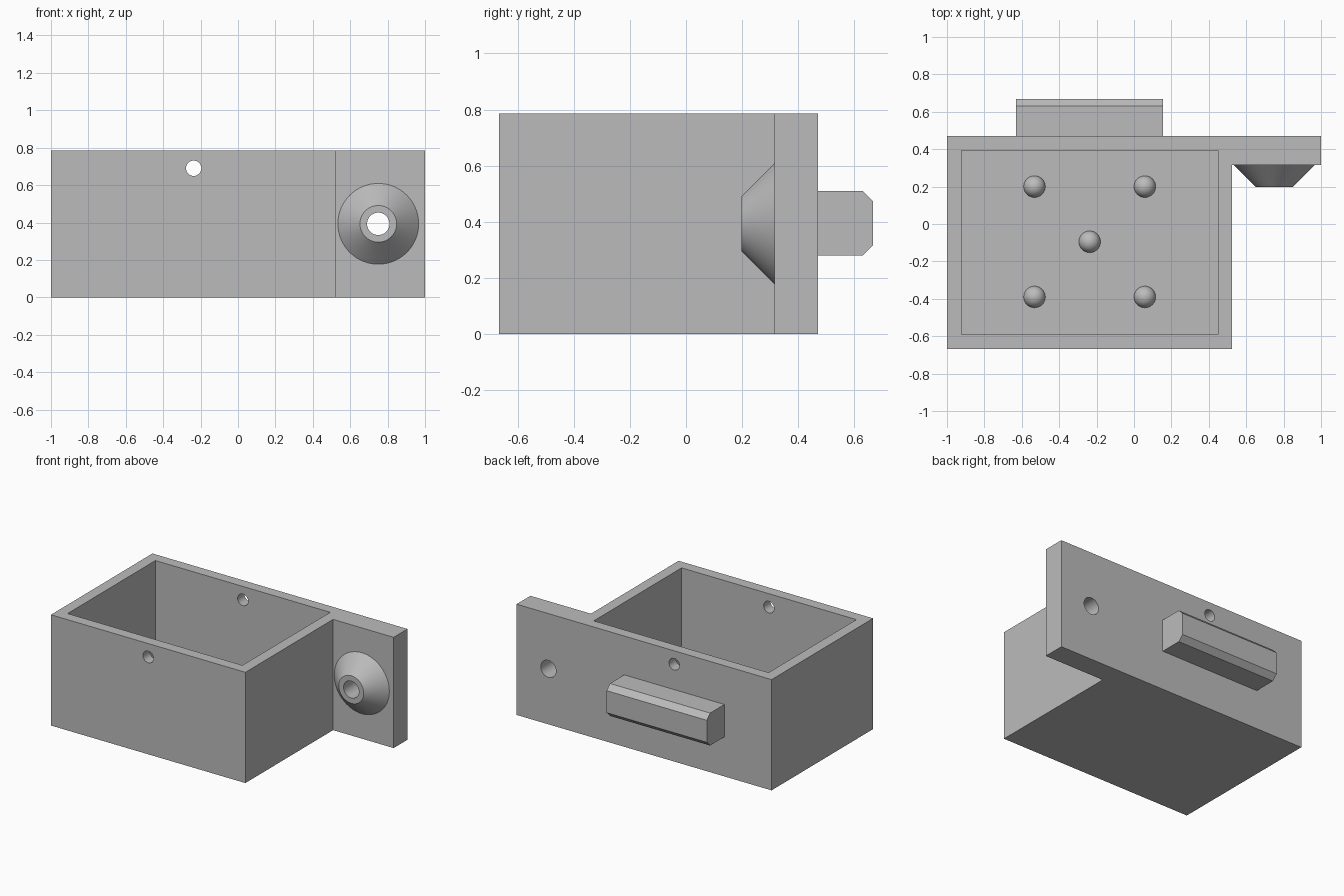
import bpy, bmesh, math
from mathutils import Matrix, Vector

cube = bpy.data.objects.get("Cube")
if cube:
    bpy.data.objects.remove(cube, do_unlink=True)

grey = bpy.data.materials.new("plain grey")
grey.use_nodes = True
colour = (0.5, 0.5, 0.5, 1)
grey.diffuse_color = colour
grey.node_tree.nodes["Principled BSDF"].inputs["Base Color"].default_value = colour

HEIGHT, WALL, BACK = 0.785, 0.077, 0.47
BOSS_X, BOSS_Z, FLANGE_Y = 0.75, 0.393, 0.315
VENT_X, VENT_Z = -0.237, 0.69


def finish(name, bm):
    bmesh.ops.recalc_face_normals(bm, faces=bm.faces)
    mesh = bpy.data.meshes.new(name)
    bm.to_mesh(mesh)
    bm.free()
    mesh.materials.append(grey)
    obj = bpy.data.objects.new(name, mesh)
    bpy.context.collection.objects.link(obj)
    return obj


def prism(name, outline, offset):
    """Extrude a closed 3D outline along an offset."""
    bm = bmesh.new()
    face = bm.faces.new([bm.verts.new(p) for p in outline])
    made = bmesh.ops.extrude_face_region(bm, geom=[face])["geom"]
    verts = [v for v in made if isinstance(v, bmesh.types.BMVert)]
    bmesh.ops.translate(bm, verts=verts, vec=Vector(offset))
    return finish(name, bm)


def cone_y(name, x, z, y0, y1, r0, r1):
    """Cone or cylinder along y, radius r0 at y0 and r1 at y1."""
    bm = bmesh.new()
    place = Matrix.Translation((x, (y0 + y1) / 2, z)) @ Matrix.Rotation(-math.pi / 2, 4, "X")
    bmesh.ops.create_cone(bm, cap_ends=True, segments=64, radius1=r0, radius2=r1,
                          depth=y1 - y0, matrix=place)
    return finish(name, bm)


def cut(obj, cutter):
    mod = obj.modifiers.new("cut", "BOOLEAN")
    mod.operation, mod.solver, mod.object = "DIFFERENCE", "EXACT", cutter
    bpy.context.view_layer.objects.active = obj
    bpy.ops.object.modifier_apply(modifier=mod.name)


def smooth(obj):
    bpy.ops.object.select_all(action="DESELECT")
    obj.select_set(True)
    bpy.context.view_layer.objects.active = obj
    bpy.ops.object.shade_smooth_by_angle(angle=math.radians(30))


# Box and side flange share one outline
left, right, front = -1, 0.525, -0.667
plan = [(left, front), (right, front), (right, FLANGE_Y), (1, FLANGE_Y), (1, BACK), (left, BACK)]
body = prism("box_with_flange", [(x, y, 0) for x, y in plan], (0, 0, HEIGHT))

# Conical boss on the flange
boss = cone_y("conical_boss", BOSS_X, BOSS_Z, 0.197, FLANGE_Y, 0.098, 0.216)

# Chamfered rail on the back
end, c = 0.667, 0.037
low, high = 0.28, 0.51
profile = [(BACK, low), (end - c, low), (end, low + c), (end, high - c), (end - c, high), (BACK, high)]
prism("back_rail", [(-0.63, y, z) for y, z in profile], (0.785, 0, 0))

# Open cavity, wall holes and boss bore
x0, x1, y0, y1 = left + WALL, right - WALL, front + WALL, BACK - WALL
cavity = prism("cavity_cutter", [(x0, y0, WALL), (x1, y0, WALL), (x1, y1, WALL), (x0, y1, WALL)], (0, 0, 1))
vent = cone_y("wall_hole_cutter", VENT_X, VENT_Z, -0.9, 0.9, 0.041, 0.041)
bore = cone_y("bore_cutter", BOSS_X, BOSS_Z, 0, 0.9, 0.06, 0.06)
for cutter in (cavity, vent, bore):
    cut(body, cutter)
cut(boss, bore)
for cutter in (cavity, vent, bore):
    bpy.data.objects.remove(cutter, do_unlink=True)
smooth(body)
smooth(boss)

# Round studs on the floor: four corners and a centre
cx, cy, s = -0.237, -0.095, 0.295
for i, (dx, dy) in enumerate([(0, 0), (s, s), (-s, s), (-s, -s), (s, -s)]):
    bm = bmesh.new()
    bmesh.ops.create_uvsphere(bm, u_segments=32, v_segments=16, radius=0.058,
                              matrix=Matrix.Translation((cx + dx, cy + dy, WALL)))
    smooth(finish(f"floor_stud_{i + 1}", bm))
